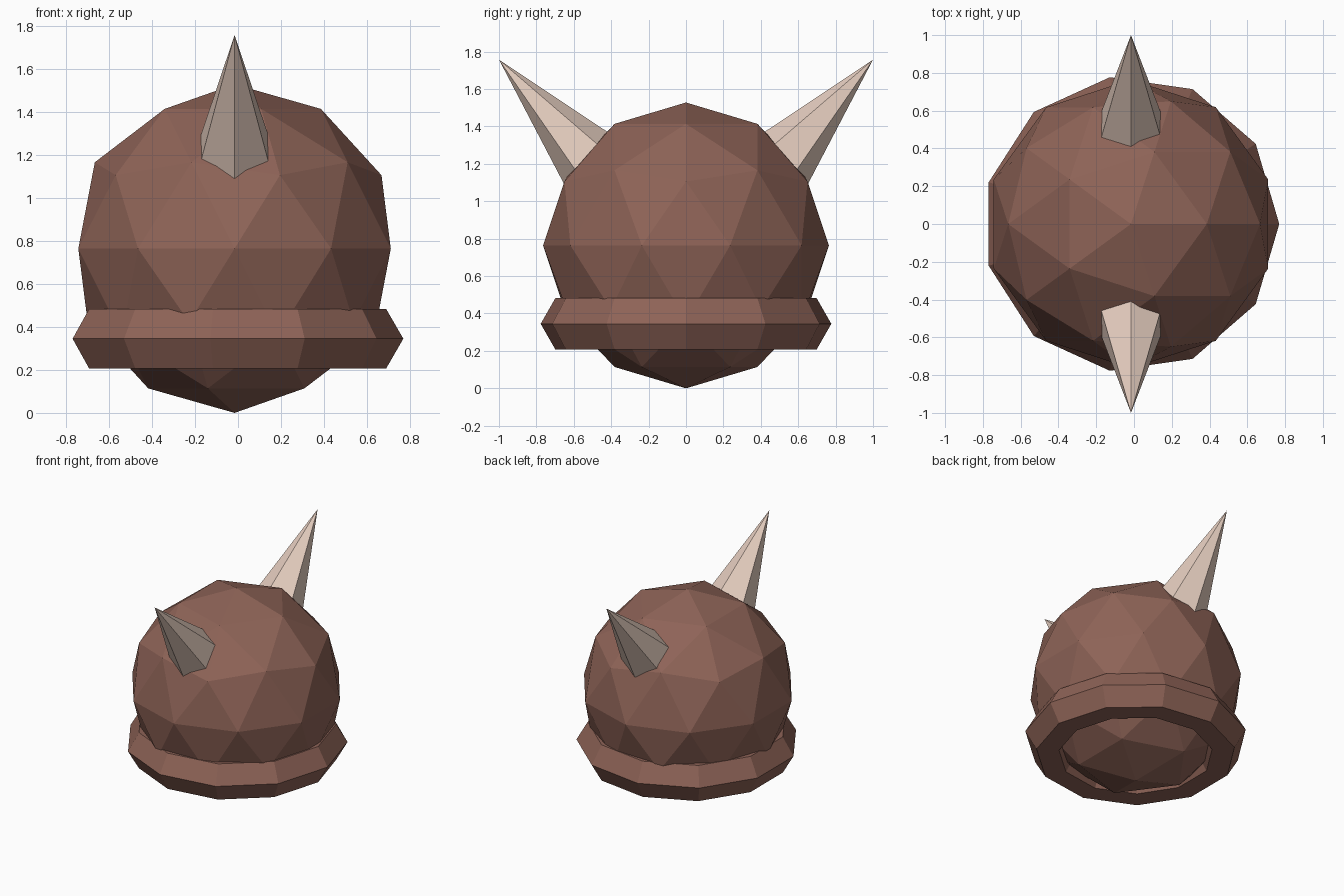
import bpy
from math import radians
from mathutils import Vector, Euler

if "Cube" in bpy.data.objects:
    bpy.data.objects.remove(bpy.data.objects["Cube"])


def material(name, color):
    mat = bpy.data.materials.new(name)
    mat.diffuse_color = (*color, 1)
    mat.use_nodes = True
    mat.node_tree.nodes["Principled BSDF"].inputs["Base Color"].default_value = mat.diffuse_color
    return mat


def finish(name, mat):
    obj = bpy.context.object
    obj.name = name
    obj.data.materials.append(mat)
    bpy.ops.object.shade_flat()
    return obj


brown = material("brown", (0.27, 0.125, 0.095))
bone = material("bone", (0.78, 0.61, 0.52))
CX = -0.016  # shared axis of all parts

# Faceted round dome
bpy.ops.mesh.primitive_ico_sphere_add(subdivisions=2, radius=0.764, location=(CX, 0, 0.764))
finish("dome", brown)

# Eleven-sided brim with hexagonal section
bpy.ops.mesh.primitive_torus_add(major_segments=11, minor_segments=6, major_radius=0.625,
                                 minor_radius=0.16, location=(CX, 0, 0.345))
finish("brim", brown)

# Six-sided horns leaning out to front and back
LENGTH = 0.9
for name, side in (("front_horn", -1), ("back_horn", 1)):
    rot = Euler((-side * radians(42), 0, 0))
    direction = Vector((0, 0, 1))
    direction.rotate(rot)
    tip = Vector((CX, side, 1.757))
    bpy.ops.mesh.primitive_cone_add(vertices=6, radius1=LENGTH * 0.256, radius2=0, depth=LENGTH,
                                    location=tip - direction * LENGTH / 2, rotation=rot)
    finish(name, bone)
